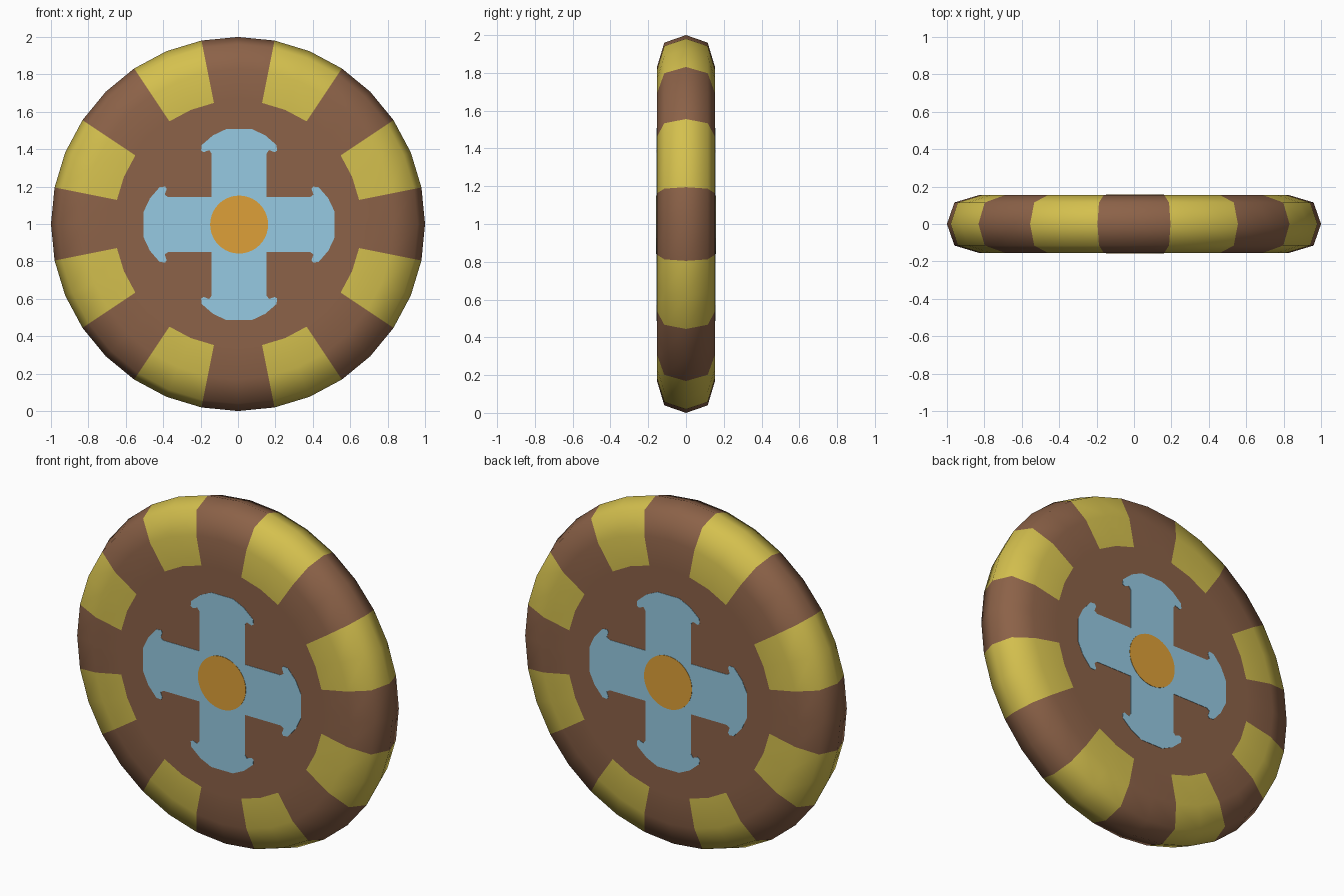
import bpy, bmesh, math

if "Cube" in bpy.data.objects:
    bpy.data.objects.remove(bpy.data.objects["Cube"])

HALF = 0.154      # half thickness of the wheel
SIDES = 32


def material(name, srgb):
    lin = [((c / 255 + 0.055) / 1.055) ** 2.4 for c in srgb]
    m = bpy.data.materials.new(name)
    m.diffuse_color = (*lin, 1)
    m.use_nodes = True
    m.node_tree.nodes["Principled BSDF"].inputs["Base Color"].default_value = m.diffuse_color
    return m


brown = material("brown", (140, 98, 72))
yellow = material("yellow", (212, 192, 78))
blue = material("light blue", (150, 202, 226))
orange = material("orange", (222, 160, 56))


def finish(bm, name, mats):
    bmesh.ops.recalc_face_normals(bm, faces=bm.faces)
    me = bpy.data.meshes.new(name)
    bm.to_mesh(me)
    bm.free()
    for m in mats:
        me.materials.append(m)
    ob = bpy.data.objects.new(name, me)
    bpy.context.collection.objects.link(ob)
    return ob


# Wheel: lathed rim profile (radius, y), with yellow blocks on the outer rings
half_profile = [(0.35, HALF), (0.66, HALF), (0.83, HALF), (0.96, 0.115)]
profile = half_profile + [(1.0, 0)] + [(r, -y) for r, y in reversed(half_profile)]
bm = bmesh.new()
rings = []
for r, y in profile:
    rings.append([bm.verts.new((r * math.sin(2 * math.pi * k / SIDES), y,
                                1 + r * math.cos(2 * math.pi * k / SIDES)))
                  for k in range(SIDES)])
for i, (a, b) in enumerate(zip(rings, rings[1:])):
    for k in range(SIDES):
        n = (k + 1) % SIDES
        f = bm.faces.new((a[k], a[n], b[n], b[k]))
        outer = min(profile[i][0], profile[i + 1][0]) > 0.6
        f.material_index = 1 if outer and k % 4 in (1, 2) else 0
bm.faces.new(rings[0])
bm.faces.new(rings[-1])
wheel = finish(bm, "wheel", [brown, yellow])
wheel.data.shade_smooth()


# Thin painted plates on both faces
def plate(name, outline, side, top, mat):
    bm = bmesh.new()
    face = bm.faces.new([bm.verts.new((x, side * (HALF - 0.002), z)) for x, z in outline])
    ext = bmesh.ops.extrude_face_region(bm, geom=[face])
    for v in ext["geom"]:
        if isinstance(v, bmesh.types.BMVert):
            v.co.y = side * (HALF + top)
    return finish(bm, name, [mat])


# Cross: one flared arm outline, turned four times
half_arm = [(0.147, 0.147), (0.147, 0.38), (0.16, 0.398), (0.19, 0.387),
            (0.203, 0.395), (0.2, 0.425), (0.14, 0.477), (0.07, 0.51)]
arm = [(-u, v) for u, v in half_arm] + half_arm[:0:-1]
cross = []
for q in range(4):
    c, s = round(math.cos(q * math.pi / 2)), round(math.sin(q * math.pi / 2))
    cross += [(u * c + v * s, 0.997 - u * s + v * c) for u, v in arm]
hub = [(0.155 * math.cos(t * math.pi / 20), 0.997 + 0.155 * math.sin(t * math.pi / 20))
       for t in range(40)]

for side, label in ((-1, "front"), (1, "back")):
    shift = 0.006
    plate(label + "_cross", [(x + shift, z) for x, z in cross], side, 0.002, blue)
    plate(label + "_hub", [(x + shift, z) for x, z in hub], side, 0.004, orange)
